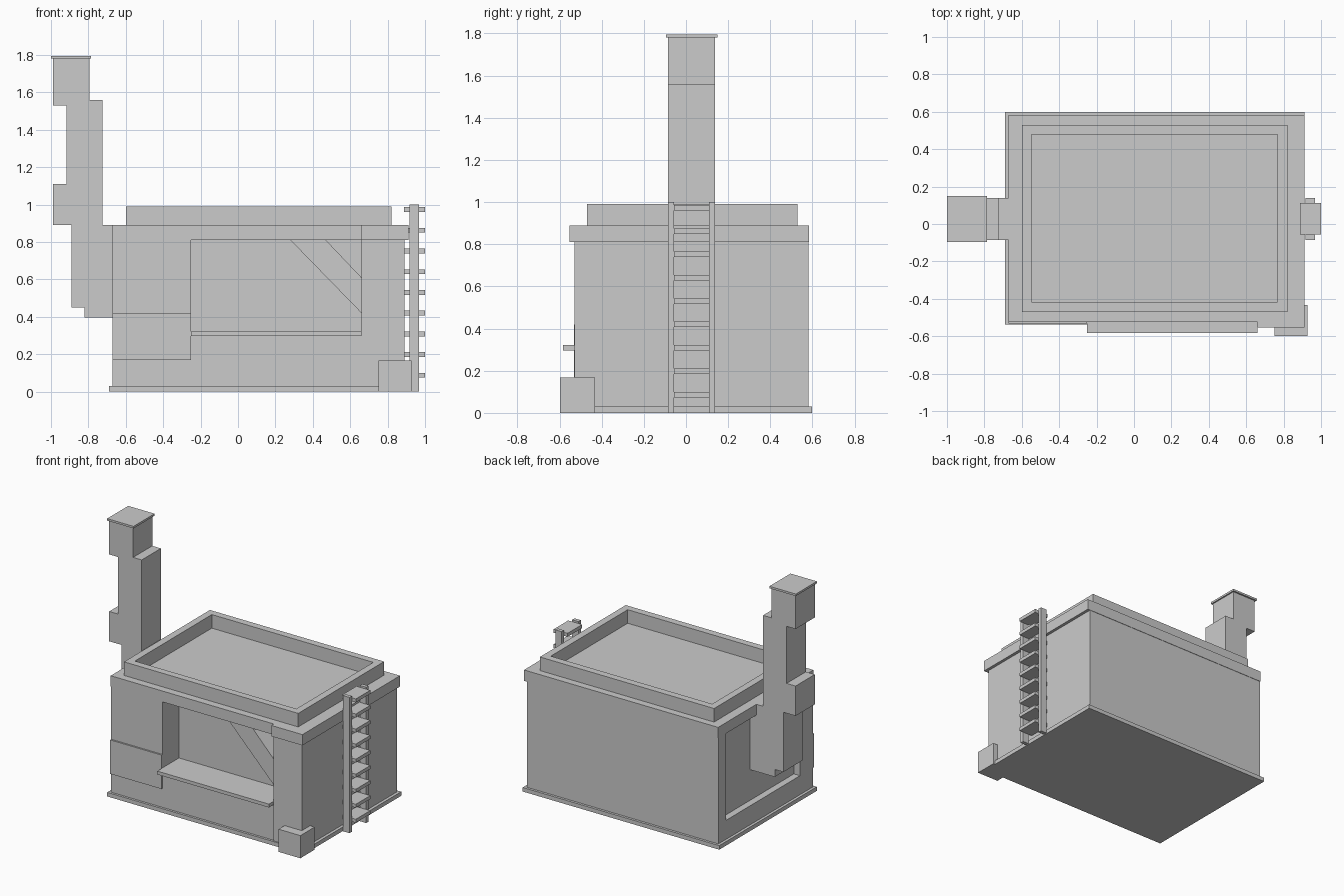
import bpy, bmesh


def prism(name, pts, axis, lo, hi):
    """Extrude a 2D outline: axis 'y' uses (x, z) points, axis 'z' uses (x, y)."""
    bm = bmesh.new()
    put = (lambda p, d: (p[0], d, p[1])) if axis == 'y' else (lambda p, d: (p[0], p[1], d))
    face = bm.faces.new([bm.verts.new(put(p, lo)) for p in pts])
    new = bmesh.ops.extrude_face_region(bm, geom=[face])['geom']
    for v in new:
        if isinstance(v, bmesh.types.BMVert):
            v.co['xyz'.index(axis)] = hi
    bmesh.ops.recalc_face_normals(bm, faces=bm.faces)
    mesh = bpy.data.meshes.new(name)
    bm.to_mesh(mesh)
    bm.free()
    obj = bpy.data.objects.new(name, mesh)
    bpy.context.collection.objects.link(obj)
    return obj


def box(name, x0, x1, y0, y1, z0, z1):
    return prism(name, [(x0, y0), (x1, y0), (x1, y1), (x0, y1)], 'z', z0, z1)


# Base slab
box("base_slab", -0.69, 0.912, -0.537, 0.598, 0, 0.03)

# Walls around the front serving hatch and the recessed left panel
box("wall_core", -0.62, 0.89, -0.33, 0.58, 0.03, 0.81)
box("front_left_pier", -0.67, -0.25, -0.52, -0.37, 0.03, 0.81)
box("front_left_pier_inner", -0.62, -0.25, -0.37, -0.33, 0.03, 0.81)
box("front_right_pier", 0.66, 0.89, -0.528, -0.33, 0.03, 0.81)
box("front_low_wall", -0.25, 0.66, -0.52, -0.33, 0.03, 0.30)
box("left_back_pier", -0.67, -0.62, 0.49, 0.58, 0.03, 0.81)
box("left_low_wall", -0.67, -0.62, -0.37, 0.49, 0.03, 0.17)
box("front_left_panel", -0.67, -0.25, -0.532, -0.52, 0.17, 0.42)

# Serving counter and diagonal brace in the hatch
box("counter", -0.25, 0.66, -0.583, -0.33, 0.297, 0.322)
prism("hatch_brace", [(0.28, 0.81), (0.47, 0.81), (0.66, 0.61), (0.66, 0.42)], 'y', -0.51, -0.33)

# Roof trim, with a thicker stretch around the right corner
box("roof_trim", -0.67, 0.912, -0.525, 0.583, 0.81, 0.89)
box("roof_trim_corner", 0.66, 0.912, -0.553, -0.525, 0.81, 0.89)

# Parapet ring on the roof
X0, X1, Y0, Y1, T = -0.60, 0.82, -0.47, 0.53, 0.052
box("parapet_front", X0, X1, Y0, Y0 + T, 0.89, 0.99)
box("parapet_back", X0, X1, Y1 - T, Y1, 0.89, 0.99)
box("parapet_left", X0, X0 + T, Y0 + T, Y1 - T, 0.89, 0.99)
box("parapet_right", X1 - T, X1, Y0 + T, Y1 - T, 0.89, 0.99)

# Stepped chimney duct on the left, with a flat cap
duct = [(-0.82, 0.395), (-0.82, 0.45), (-0.89, 0.45), (-0.89, 0.89), (-0.99, 0.89),
        (-0.99, 1.11), (-0.917, 1.11), (-0.917, 1.53), (-0.99, 1.53), (-0.99, 1.78),
        (-0.795, 1.78), (-0.795, 1.56), (-0.725, 1.56), (-0.725, 0.89), (-0.67, 0.89),
        (-0.67, 0.81), (-0.62, 0.81), (-0.62, 0.395)]
prism("chimney_duct", duct, 'y', -0.085, 0.138)
box("chimney_cap", -1.0, -0.785, -0.095, 0.15, 1.78, 1.795)

# Ladder on the right
for side, y0, y1 in (("front", -0.085, -0.057), ("back", 0.11, 0.138)):
    box(f"ladder_rail_{side}", 0.917, 0.968, y0, y1, 0, 1.0)
for i in range(9):
    z = 0.087 + i * 0.1108
    box(f"ladder_rung_{i + 1}", 0.887, 1.0, -0.057, 0.112, z - 0.013, z + 0.013)

# Bumper block at the front right corner
box("corner_block", 0.75, 0.927, -0.598, -0.432, 0, 0.167)
